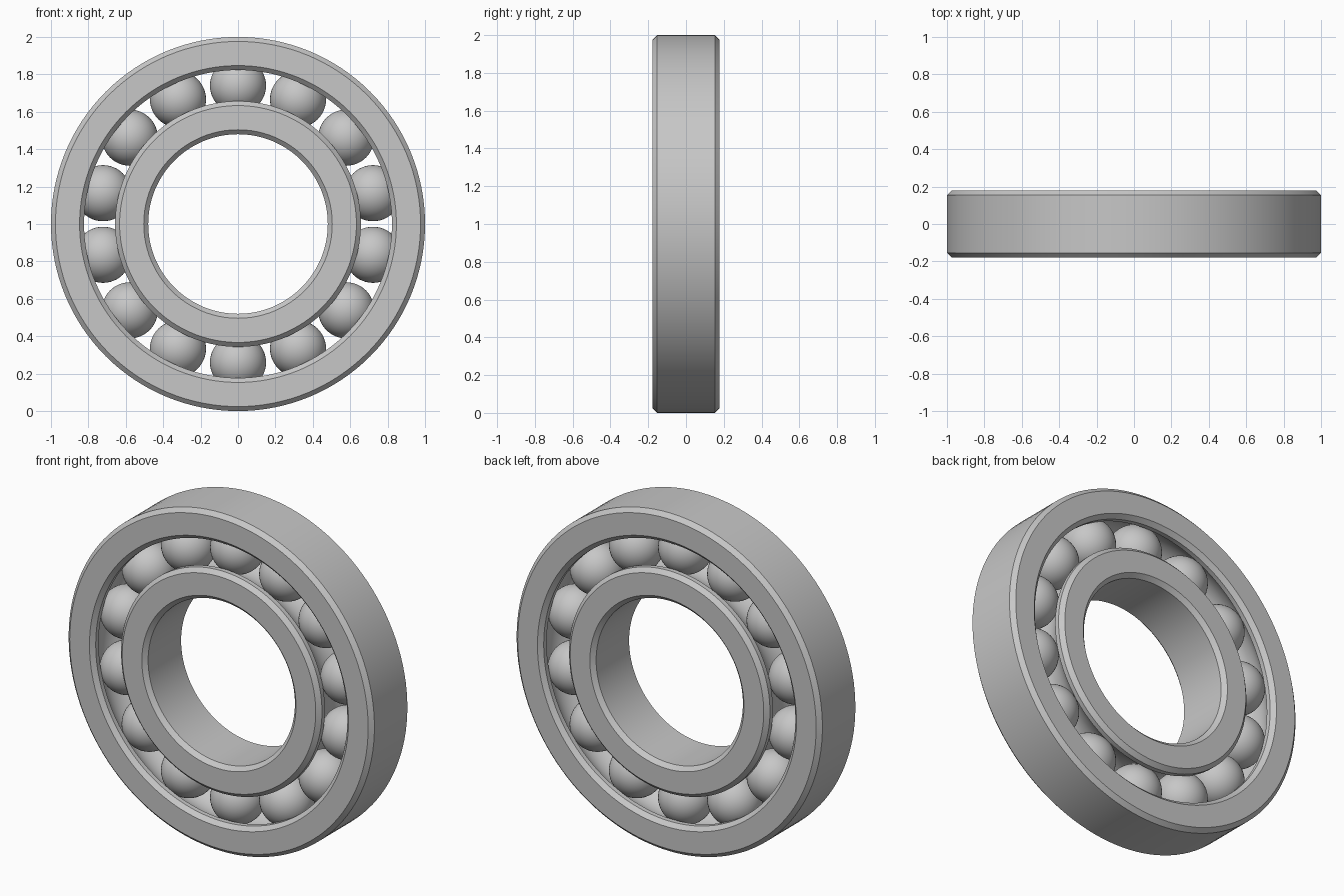
import bpy, bmesh, math
from mathutils import Vector, Matrix

cube = bpy.data.objects.get("Cube")
if cube:
    bpy.data.objects.remove(cube, do_unlink=True)

HALF_WIDTH = 0.178
CHAMFER = 0.024
PITCH = 0.74          # radius of the circle of ball centres
BALL_RADIUS = 0.15
BALL_COUNT = 14
SEGMENTS = 128
CENTRE = Vector((0, 0, 1))

steel = bpy.data.materials.new("steel grey")
steel.use_nodes = True
colour = (0.57, 0.57, 0.57, 1)
steel.diffuse_color = colour
steel.node_tree.nodes["Principled BSDF"].inputs["Base Color"].default_value = colour


def finish(name, bm, location):
    mesh = bpy.data.meshes.new(name)
    bm.to_mesh(mesh)
    bm.free()
    mesh.materials.append(steel)
    obj = bpy.data.objects.new(name, mesh)
    obj.location = location
    bpy.context.collection.objects.link(obj)
    bpy.ops.object.select_all(action='DESELECT')
    obj.select_set(True)
    bpy.context.view_layer.objects.active = obj
    bpy.ops.object.shade_smooth_by_angle(angle=math.radians(30))
    return obj


def race_ring(name, plain, grooved):
    """Chamfered ring with a ball groove on its grooved radius."""
    w, c = HALF_WIDTH, CHAMFER
    side = 1 if grooved > plain else -1
    groove_radius = BALL_RADIUS + 0.001
    reach = abs(grooved - PITCH)
    limit = math.acos(reach / groove_radius)
    steps = 14
    profile = [(grooved - side * c, -w), (grooved, -w + c)]
    # Groove, bowed away from the ball circle into the ring
    for i in range(steps + 1):
        a = -limit + 2 * limit * i / steps
        profile.append((PITCH - side * groove_radius * math.cos(a),
                        groove_radius * math.sin(a)))
    profile += [(grooved, w - c), (grooved - side * c, w),
                (plain + side * c, w), (plain, w - c),
                (plain, -w + c), (plain + side * c, -w)]

    bm = bmesh.new()
    verts = [bm.verts.new((r, y, 0)) for r, y in profile]
    edges = [bm.edges.new((v, verts[(i + 1) % len(verts)]))
             for i, v in enumerate(verts)]
    bmesh.ops.spin(bm, geom=verts + edges, cent=(0, 0, 0), axis=(0, 1, 0),
                   angle=math.tau, steps=SEGMENTS, use_merge=True)
    bmesh.ops.remove_doubles(bm, verts=bm.verts, dist=0.0001)
    bmesh.ops.recalc_face_normals(bm, faces=bm.faces)
    return finish(name, bm, CENTRE)


# Rings
race_ring("outer_ring", 1.0, 0.823)
race_ring("inner_ring", 0.48, 0.657)

# Balls, evenly spaced in the groove with one at the top
ball_bm = bmesh.new()
bmesh.ops.create_uvsphere(ball_bm, u_segments=48, v_segments=24, radius=BALL_RADIUS)
ball = finish("ball_1", ball_bm, CENTRE + Vector((0, 0, PITCH)))
for i in range(1, BALL_COUNT):
    turn = Matrix.Rotation(math.tau * i / BALL_COUNT, 3, 'Y')
    copy = bpy.data.objects.new(f"ball_{i + 1}", ball.data)
    copy.location = CENTRE + turn @ Vector((0, 0, PITCH))
    bpy.context.collection.objects.link(copy)
